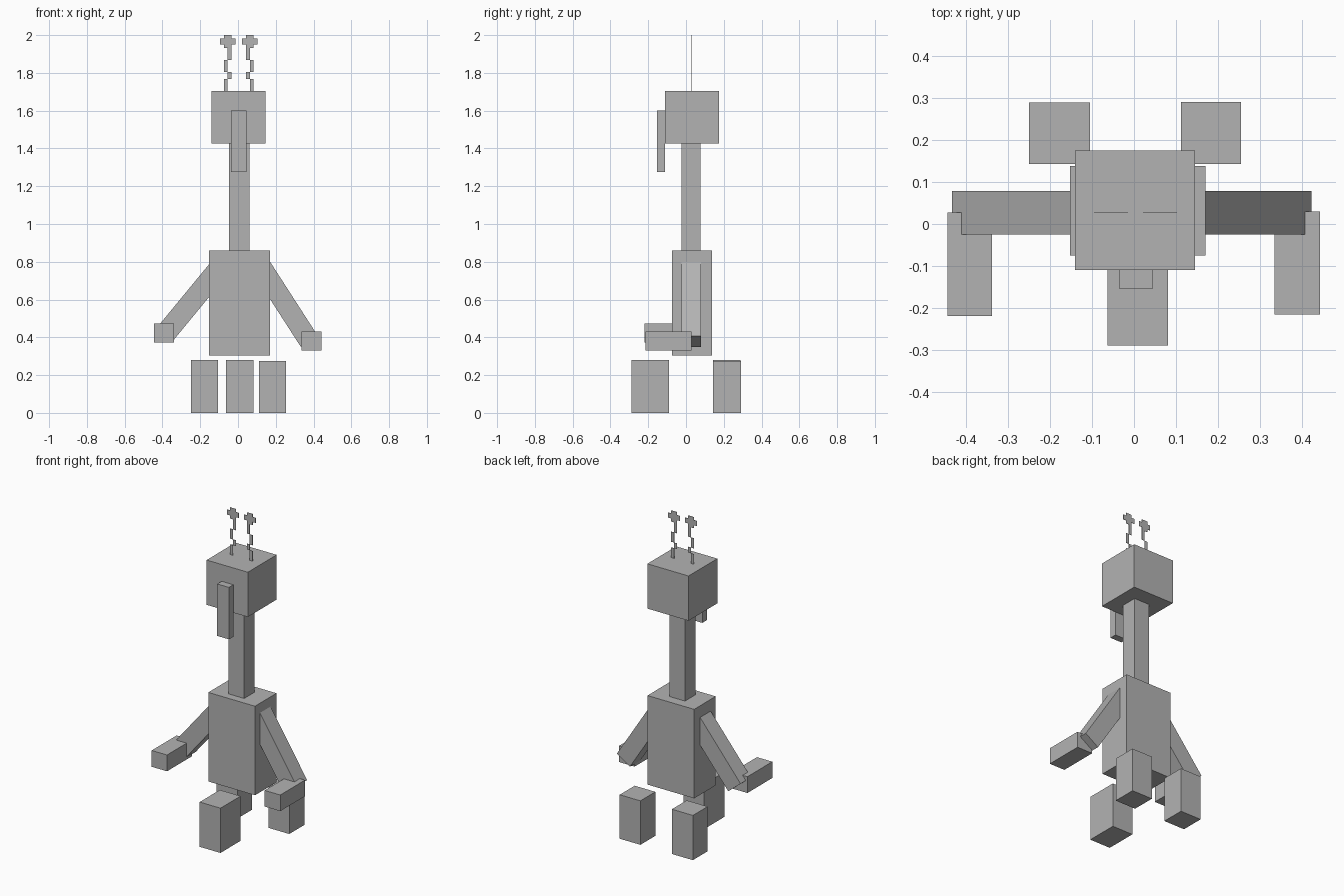
import bpy, bmesh, math
from mathutils import Vector

if "Cube" in bpy.data.objects:
    bpy.data.objects.remove(bpy.data.objects["Cube"])

grey = bpy.data.materials.new("plain grey")
grey.diffuse_color = (0.45, 0.45, 0.45, 1)
grey.use_nodes = True
grey.node_tree.nodes["Principled BSDF"].inputs["Base Color"].default_value = grey.diffuse_color


def finish(name, bm):
    bmesh.ops.recalc_face_normals(bm, faces=bm.faces)
    mesh = bpy.data.meshes.new(name)
    bm.to_mesh(mesh)
    bm.free()
    mesh.materials.append(grey)
    ob = bpy.data.objects.new(name, mesh)
    bpy.context.collection.objects.link(ob)
    return ob


def box(name, x, y, z):
    """Axis-aligned block from (min, max) ranges."""
    bm = bmesh.new()
    bmesh.ops.create_cube(bm, size=1)
    for v in bm.verts:
        v.co = [r[0] + (c + 0.5) * (r[1] - r[0]) for c, r in zip(v.co, (x, y, z))]
    return finish(name, bm)


def arm(name, outer, lower, length):
    """Sloping arm: outer and lower corners of the wrist end in xz, run inward and up."""
    a, b = Vector(outer), Vector(lower)
    side = (b - a).normalized()
    up = Vector((-side.y, side.x))
    if up.y < 0:
        up = -up
    bm = bmesh.new()
    face = bm.faces.new([bm.verts.new((p.x, -0.025, p.y))
                         for p in (a, b, b + up * length, a + up * length)])
    ext = bmesh.ops.extrude_face_region(bm, geom=[face])
    bmesh.ops.translate(bm, vec=(0, 0.104, 0),
                        verts=[g for g in ext["geom"] if isinstance(g, bmesh.types.BMVert)])
    return finish(name, bm)


# Head, trunk-like nose, neck and body
box("head", (-0.14, 0.145), (-0.11, 0.175), (1.425, 1.705))
box("nose", (-0.036, 0.045), (-0.154, -0.11), (1.275, 1.60))
box("neck", (-0.047, 0.06), (-0.025, 0.077), (0.86, 1.425))
box("body", (-0.153, 0.17), (-0.075, 0.138), (0.303, 0.86))

# Three legs
box("front_leg", (-0.063, 0.081), (-0.289, -0.09), (0, 0.28))
box("back_leg_left", (-0.25, -0.105), (0.143, 0.289), (0, 0.28))
box("back_leg_right", (0.112, 0.255), (0.143, 0.291), (0, 0.275))

# Arms and hands
arm("arm_left", (-0.433, 0.447), (-0.348, 0.377), 0.5)
arm("arm_right", (0.423, 0.407), (0.333, 0.349), 0.5)
box("hand_left", (-0.444, -0.338), (-0.219, 0.027), (0.372, 0.474))
box("hand_right", (0.335, 0.443), (-0.215, 0.03), (0.33, 0.431))

# Antennae: flat stepped strips, columns (first, last) and rows up from the head
STEPS = [(1, 2, 0, 3), (2, 3, 3, 4.7), (1, 2, 4.7, 7.7), (2, 3, 7.7, 10.7),
         (1, 3, 10.7, 11.6), (0, 4, 11.6, 13.1), (1, 3, 13.1, 14)]
for name, sign in (("antenna_left", -1), ("antenna_right", 1)):
    bm = bmesh.new()
    for c0, c1, r0, r1 in STEPS:
        x0, x1 = (0.004 + sign * (0.099 - 0.0203 * c) for c in (c0, c1))
        z0, z1 = (1.705 + r * 0.295 / 14 for r in (r0, r1))
        bm.faces.new([bm.verts.new((x, 0.028, z))
                      for x, z in ((x0, z0), (x1, z0), (x1, z1), (x0, z1))])
    ob = finish(name, bm)
    sheet = ob.modifiers.new("sheet thickness", 'SOLIDIFY')
    sheet.thickness = 0.002
    sheet.offset = 0
